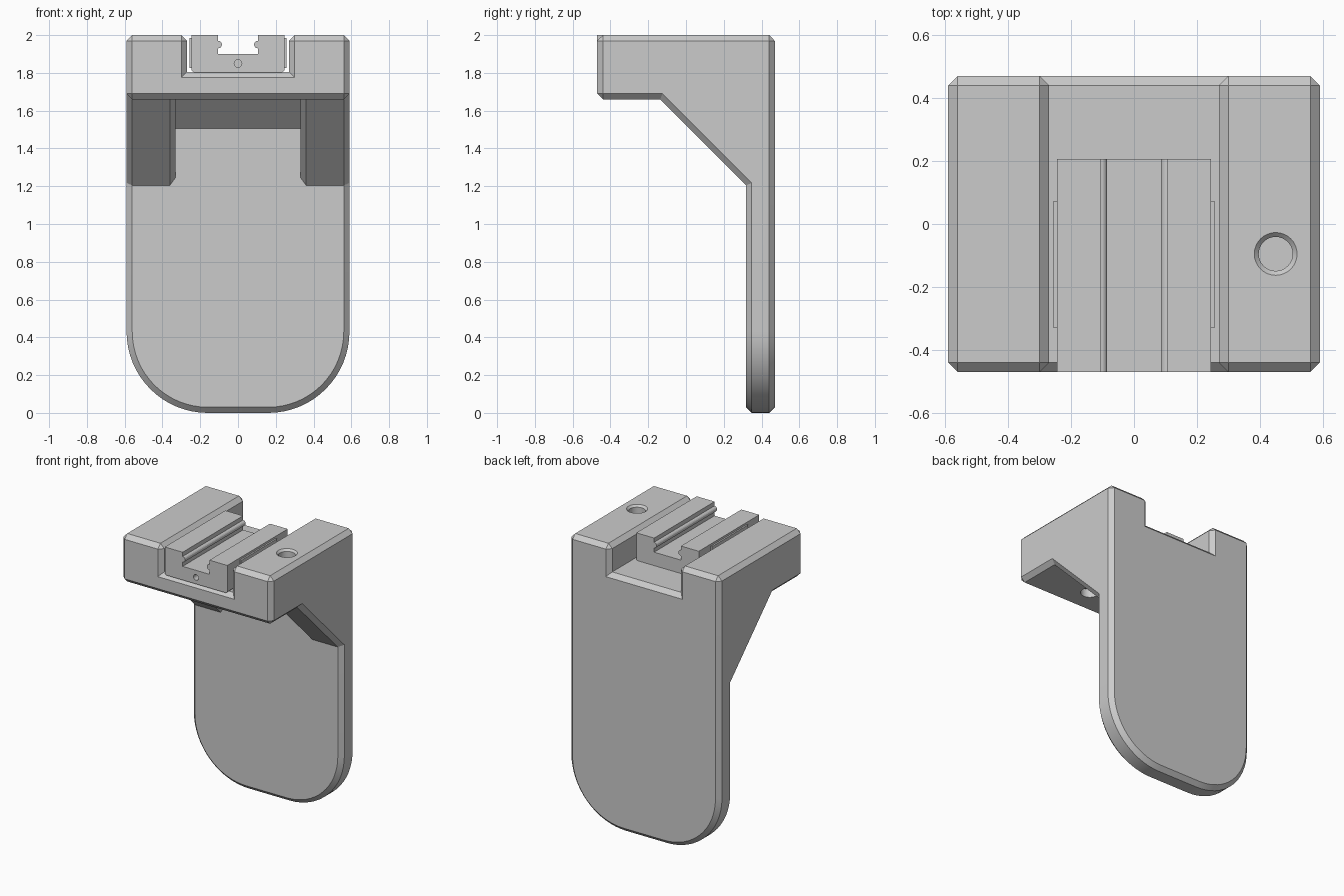
import bpy, bmesh, math
from mathutils import Matrix, Vector

if "Cube" in bpy.data.objects:
    bpy.data.objects.remove(bpy.data.objects["Cube"], do_unlink=True)

grey = bpy.data.materials.new("plain grey")
grey.use_nodes = True
COLOUR = (0.6, 0.6, 0.6, 1)
grey.diffuse_color = COLOUR
grey.node_tree.nodes["Principled BSDF"].inputs["Base Color"].default_value = COLOUR


def finish(name, bm):
    bmesh.ops.recalc_face_normals(bm, faces=bm.faces)
    mesh = bpy.data.meshes.new(name)
    bm.to_mesh(mesh)
    bm.free()
    mesh.materials.append(grey)
    obj = bpy.data.objects.new(name, mesh)
    bpy.context.collection.objects.link(obj)
    return obj


def prism(name, points, axis, start, end):
    """Extrude a closed 2D profile along x or y."""
    bm = bmesh.new()
    place = (lambda a, b: (start, a, b)) if axis == "x" else (lambda a, b: (a, start, b))
    face = bm.faces.new([bm.verts.new(place(a, b)) for a, b in points])
    out = bmesh.ops.extrude_face_region(bm, geom=[face])
    move = Vector((end - start, 0, 0) if axis == "x" else (0, end - start, 0))
    bmesh.ops.translate(bm, vec=move,
                        verts=[g for g in out["geom"] if isinstance(g, bmesh.types.BMVert)])
    return finish(name, bm)


def box(name, low, high):
    rect = [(low[0], low[2]), (high[0], low[2]), (high[0], high[2]), (low[0], high[2])]
    return prism(name, rect, "y", low[1], high[1])


def cone(name, centre, r1, r2, depth, turn=0):
    bm = bmesh.new()
    bmesh.ops.create_cone(bm, cap_ends=True, segments=32, radius1=r1, radius2=r2, depth=depth,
                          matrix=Matrix.Translation(centre) @ Matrix.Rotation(turn, 4, "X"))
    return finish(name, bm)


def cut(obj, cutter):
    cutter.hide_render = True
    mod = obj.modifiers.new("cut", "BOOLEAN")
    mod.operation, mod.solver, mod.object = "DIFFERENCE", "EXACT", cutter
    bpy.context.view_layer.objects.active = obj
    bpy.ops.object.modifier_apply(modifier=mod.name)
    bpy.data.objects.remove(cutter, do_unlink=True)


def smooth(obj):
    bpy.ops.object.select_all(action="DESELECT")
    obj.select_set(True)
    bpy.context.view_layer.objects.active = obj
    bpy.ops.object.shade_smooth_by_angle(angle=math.radians(20))


W, D, R, CH = 0.59, 0.47, 0.43, 0.03
PLATE, UNDER = 0.318, 1.66

# Bracket body: rounded front outline, extruded front to back
arc = [i * math.pi / 32 for i in range(17)]
right = [(W - R + R * math.sin(t), R - R * math.cos(t)) for t in arc]
outline = right + [(W, 2), (-W, 2)] + [(-x, z) for x, z in reversed(right)]
body = prism("bracket_body", outline, "y", -D, D)

# Space under the block: sloped gussets outside, shallower slope in the middle
for half, low in ((1, 1.205), (0.33, 1.505)):
    profile = [(-1, -1), (PLATE, -1), (PLATE, low), (PLATE - UNDER + low, UNDER), (-1, UNDER)]
    cut(body, prism("under_cutter", profile, "x", -half, half))

# Channel through the top
cut(body, box("channel_cutter", (-0.27, -1, 1.805), (0.27, 1, 3)))

# Chamfer every outer edge
bm = bmesh.new()
bm.from_mesh(body.data)
bmesh.ops.remove_doubles(bm, verts=bm.verts, dist=0.0005)
bmesh.ops.dissolve_limit(bm, angle_limit=0.01, verts=bm.verts, edges=bm.edges)
edges = [e for e in bm.edges if len(e.link_faces) == 2 and e.is_convex
         and e.calc_face_angle() > math.radians(30)]
bmesh.ops.bevel(bm, geom=edges, offset=CH, offset_type="OFFSET", segments=1,
                affect="EDGES", clamp_overlap=False)
bm.to_mesh(body.data)
bm.free()

# Countersunk hole in the top and a hole in the underside
cut(body, cone("top_hole_cutter", (0.45, -0.095, 1.95), 0.054, 0.054, 0.2))
cut(body, cone("countersink_cutter", (0.45, -0.095, 2), 0.054, 0.082, 0.028))
cut(body, cone("under_hole_cutter", (0.15, -0.27, UNDER), 0.06, 0.06, 0.12))
smooth(body)

# Sliding rail: U-shaped section with a rounded ridge on each inner wall
ridge = [(0.105 - 0.02 * math.sin(t), 1.95 - 0.02 * math.cos(t))
         for t in [i * math.pi / 8 for i in range(9)]]
side = [(0.235, 1.803), (0.245, 1.813), (0.245, 2), (0.105, 2)] + ridge[::-1] + [(0.105, 1.9)]
section = side + [(-x, z) for x, z in reversed(side)]
rail = prism("rail", section, "y", -D, 0.207)
cut(rail, cone("pin_hole_cutter", (0, -D, 1.85), 0.02, 0.02, 0.12, math.pi / 2))
smooth(rail)

# Thin guide pads on the rail sides
for name, s in (("left_pad", 1), ("right_pad", -1)):
    a, b = sorted((s * 0.24, s * 0.256))
    box(name, (a, -0.33, 1.825), (b, 0.073, 1.985))
